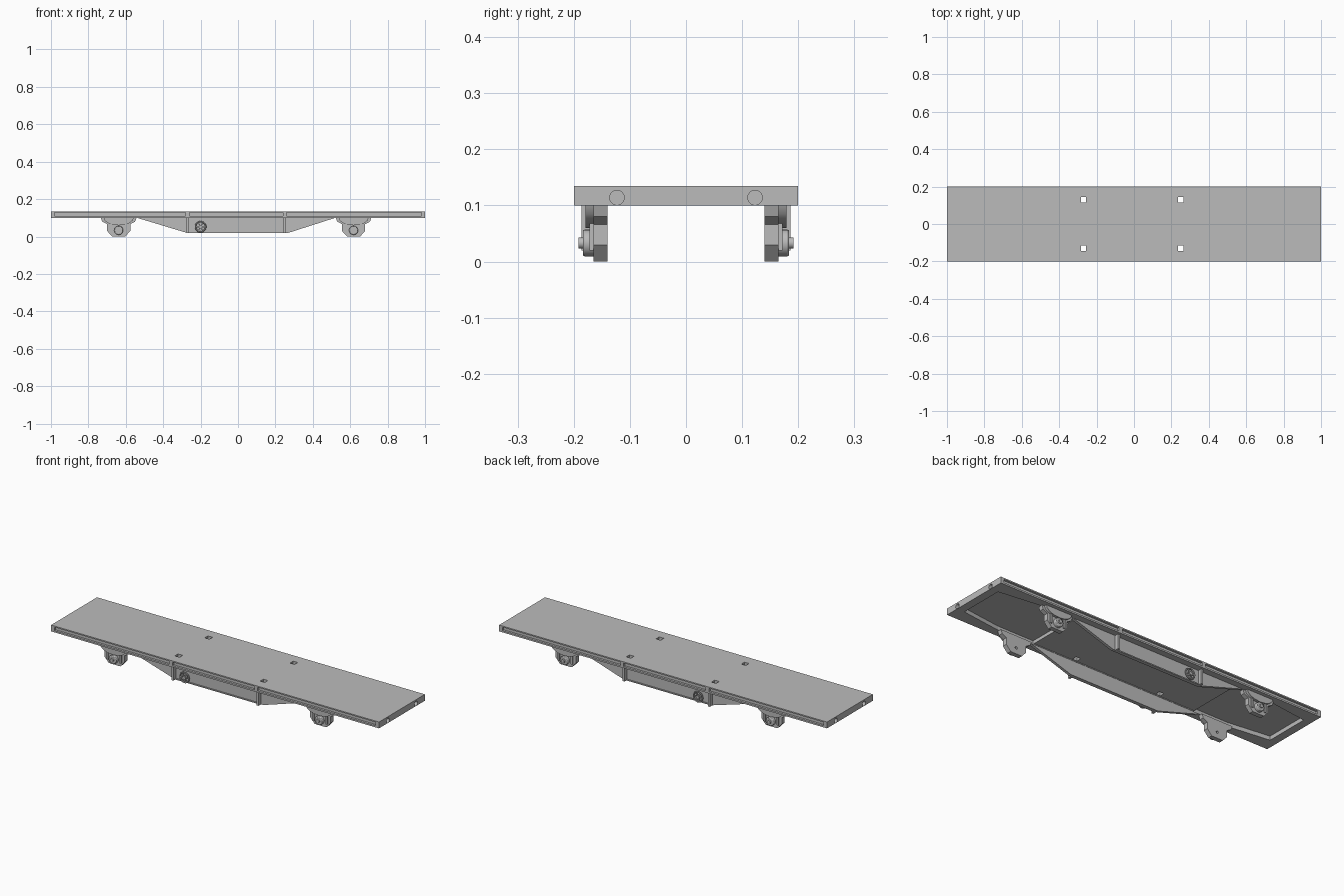
import bpy, bmesh, math
from mathutils import Vector

if "Cube" in bpy.data.objects:
    bpy.data.objects.remove(bpy.data.objects["Cube"], do_unlink=True)

GREY = (0.5, 0.5, 0.5, 1)
mat = bpy.data.materials.new("wagon_grey")
mat.use_nodes = True
mat.diffuse_color = GREY
mat.node_tree.nodes["Principled BSDF"].inputs["Base Color"].default_value = GREY

MID = -0.01  # running gear sits slightly off the deck centre


def prism(name, outline, axis, a, b):
    """Extrude a 2D outline along one axis from a to b."""
    place = {"x": lambda u, v, t: (t, u, v),
             "y": lambda u, v, t: (u, t, v),
             "z": lambda u, v, t: (u, v, t)}[axis]
    bm = bmesh.new()
    face = bm.faces.new([bm.verts.new(place(u, v, a)) for u, v in outline])
    out = bmesh.ops.extrude_face_region(bm, geom=[face])
    verts = [g for g in out["geom"] if isinstance(g, bmesh.types.BMVert)]
    bmesh.ops.translate(bm, verts=verts, vec=Vector(place(0, 0, b - a)))
    bmesh.ops.recalc_face_normals(bm, faces=bm.faces)
    mesh = bpy.data.meshes.new(name)
    bm.to_mesh(mesh)
    bm.free()
    mesh.materials.append(mat)
    obj = bpy.data.objects.new(name, mesh)
    bpy.context.collection.objects.link(obj)
    return obj


def rect(u0, u1, v0, v1):
    return [(u0, v0), (u1, v0), (u1, v1), (u0, v1)]


def circle(u, v, r, n=24):
    return [(u + r * math.cos(math.tau * i / n), v + r * math.sin(math.tau * i / n))
            for i in range(n)]


def smooth(obj):
    bpy.ops.object.select_all(action="DESELECT")
    obj.select_set(True)
    bpy.context.view_layer.objects.active = obj
    bpy.ops.object.shade_smooth_by_angle(angle=math.radians(35))


def cut(obj, cutter):
    mod = obj.modifiers.new("cut", "BOOLEAN")
    mod.operation, mod.solver, mod.object = "DIFFERENCE", "EXACT", cutter
    bpy.context.view_layer.objects.active = obj
    bpy.ops.object.modifier_apply(modifier=mod.name)
    bpy.data.objects.remove(cutter, do_unlink=True)


# Deck with hollow underside
deck = prism("deck", rect(-1, 1, -0.2, 0.2), "z", 0.1, 0.135)
for s in (-1, 1):
    end_hollow = [(s * x, y) for x, y in
                  ((0.5, -0.155), (0.72, -0.155), (0.955, -0.125),
                   (0.955, 0.125), (0.72, 0.155), (0.5, 0.155))]
    cut(deck, prism("hollow_cutter", end_hollow, "z", 0.09, 0.122))
cut(deck, prism("middle_cutter", rect(-0.51, 0.51, -0.148, 0.148), "z", 0.09, 0.104))

# Stake pockets, side channels and buffer sockets
posts = (MID - 0.26, MID + 0.26)
for x in posts:
    for s in (-1, 1):
        cut(deck, prism("pocket_cutter", rect(x - 0.014, x + 0.014, s * 0.13 - 0.014, s * 0.13 + 0.014),
                        "z", 0.08, 0.2))
bays = ((-0.98, posts[0] - 0.01), (posts[0] + 0.01, posts[1] - 0.01), (posts[1] + 0.01, 0.98))
for s in (-1, 1):
    for x0, x1 in bays:
        cut(deck, prism("channel_cutter", rect(x0, x1, 0.109, 0.128), "y", s * 0.188, s * 0.22))
    for t in (-1, 1):
        cut(deck, prism("socket_cutter", circle(s * 0.123, 0.114, 0.013), "x", t * 0.975, t * 1.05))

BRACKET = [(-0.095, 0.1), (-0.088, 0.08), (-0.062, 0.066), (-0.062, 0.03), (-0.035, 0),
           (0.035, 0), (0.062, 0.03), (0.062, 0.066), (0.088, 0.08), (0.095, 0.1)]

for s, side in ((-1, "right"), (1, "left")):
    # Trussed side beam with bottom flange
    beam = [(MID - 0.53, 0.1), (MID - 0.265, 0.02), (MID + 0.28, 0.02), (MID + 0.53, 0.1)]
    prism(side + "_side_beam", beam, "y", s * 0.15, s * 0.165)
    prism(side + "_beam_flange", rect(posts[0], posts[1], 0.02, 0.026), "y", s * 0.16, s * 0.17)
    for x in posts:
        prism(side + "_beam_post", rect(x - 0.006, x + 0.006, 0.02, 0.1), "y", s * 0.16, s * 0.186)

    # Brake handwheel: rim, spokes and hub
    bx, bz = -0.2, 0.052
    bpy.ops.mesh.primitive_torus_add(major_radius=0.027, minor_radius=0.004,
                                     major_segments=24, minor_segments=8,
                                     location=(bx, s * 0.18, bz), rotation=(math.pi / 2, 0, 0))
    rim = bpy.context.object
    rim.name = side + "_handwheel_rim"
    rim.data.materials.append(mat)
    smooth(rim)
    for i in range(3):
        spoke = prism(side + "_handwheel_spoke", rect(-0.026, 0.026, -0.003, 0.003), "y", -0.002, 0.002)
        spoke.location = (bx, s * 0.18, bz)
        spoke.rotation_euler.y = i * math.pi / 3
    smooth(prism(side + "_handwheel_hub", circle(bx, bz, 0.009, 16), "y", s * 0.16, s * 0.186))

    # Axle guards with springs and axle boxes
    for t in (-1, 1):
        cx = MID + t * 0.628
        guard = prism(side + "_axle_guard", [(cx + u, v) for u, v in BRACKET], "y", s * 0.14, s * 0.165)
        cut(guard, prism("axle_cutter", circle(cx, 0.033, 0.007, 16), "y", s * 0.13, s * 0.15))
        spring = [(cx + 0.08 * math.cos(a), 0.1 - 0.04 * math.sin(a))
                  for a in [math.pi * i / 8 for i in range(9)]]
        smooth(prism(side + "_spring", spring, "y", s * 0.16, s * 0.179))
        box = prism(side + "_axle_box", circle(cx, 0.033, 0.024), "y", s * 0.16, s * 0.184)
        bevel = box.modifiers.new("round_edge", "BEVEL")
        bevel.width, bevel.segments = 0.004, 2
        smooth(box)
        smooth(prism(side + "_axle_cap", circle(cx, 0.033, 0.01, 16), "y", s * 0.18, s * 0.192))
        for u in (-0.04, 0.04):
            prism(side + "_guard_rib", rect(cx + u - 0.005, cx + u + 0.005, 0.02, 0.1),
                  "y", s * 0.16, s * 0.172)
